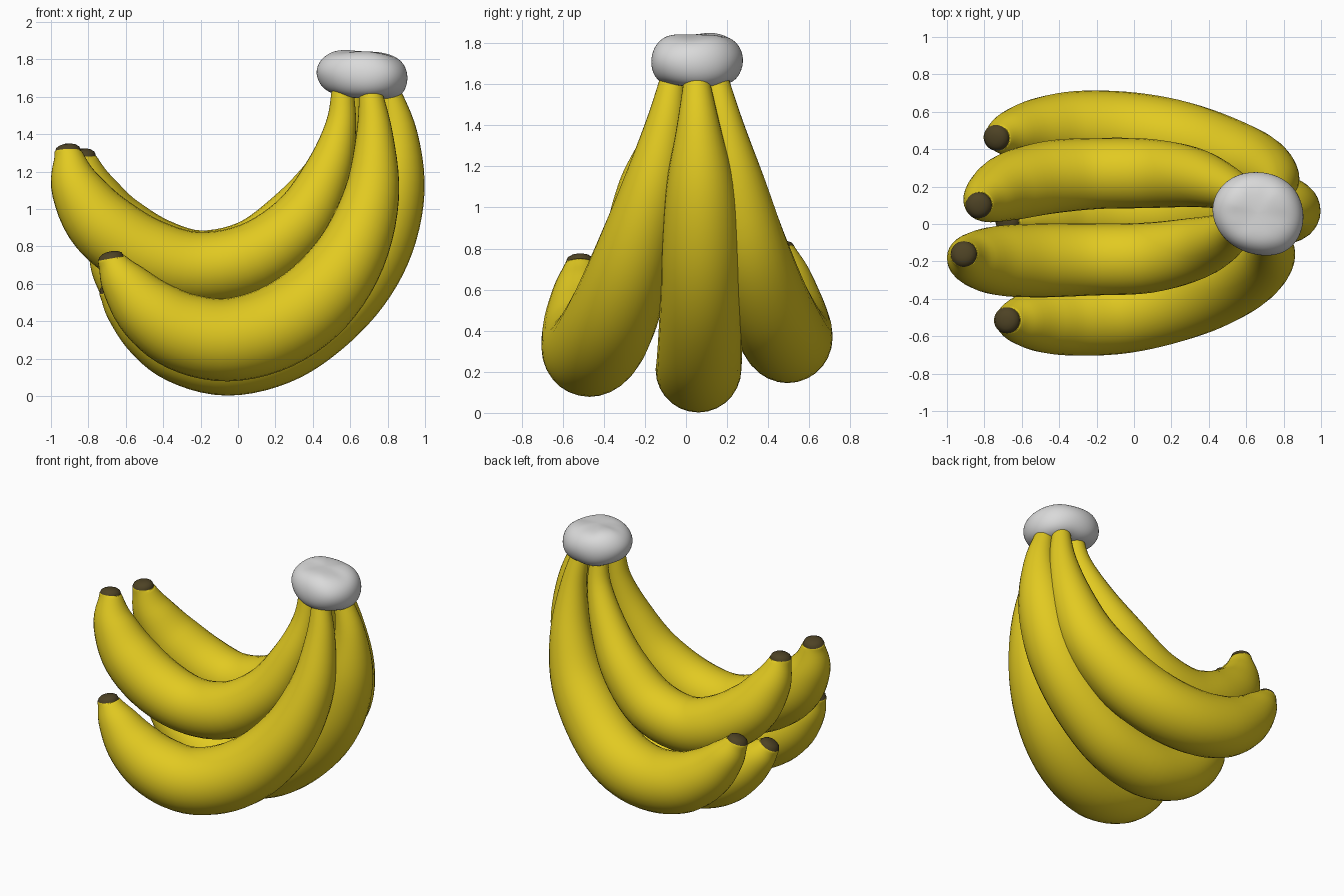
import bpy, bmesh, math
from mathutils import Vector

if "Cube" in bpy.data.objects:
    bpy.data.objects.remove(bpy.data.objects["Cube"])


def material(name, rgb):
    m = bpy.data.materials.new(name)
    m.diffuse_color = (*rgb, 1)
    m.use_nodes = True
    m.node_tree.nodes["Principled BSDF"].inputs["Base Color"].default_value = m.diffuse_color
    return m


YELLOW = material("banana yellow", (0.76, 0.59, 0.015))
BROWN = material("tip brown", (0.075, 0.055, 0.018))
GREY = material("crown grey", (0.7, 0.7, 0.7))
SIDES, STEPS = 28, 5


def finish(bm, name, mats):
    bmesh.ops.recalc_face_normals(bm, faces=bm.faces)
    me = bpy.data.meshes.new(name)
    bm.to_mesh(me)
    bm.free()
    for m in mats:
        me.materials.append(m)
    for p in me.polygons:
        p.use_smooth = True
    ob = bpy.data.objects.new(name, me)
    bpy.context.collection.objects.link(ob)
    return ob


def spline(pts):
    """Catmull-Rom through (x, y, z, radius) points."""
    p = [Vector(q) for q in pts]
    p = [2 * p[0] - p[1]] + p + [2 * p[-1] - p[-2]]
    out = []
    for i in range(1, len(p) - 2):
        a, b, c, d = p[i - 1:i + 3]
        for s in range(STEPS):
            t = s / STEPS
            out.append(0.5 * (2 * b + (c - a) * t + (2 * a - 5 * b + 4 * c - d) * t * t
                              + (3 * b - a - 3 * c + d) * t ** 3))
    return out + [p[-2]]


def banana(name, pts):
    path = spline(pts)
    # rounded blossom end
    end, r = path[-1], path[-1][3]
    d = (path[-1].to_3d() - path[-2].to_3d()).normalized()
    body = len(path)
    for ang in (25, 50, 72):
        a = math.radians(ang)
        q = end.to_3d() + d * r * 0.5 * math.sin(a)
        path.append(Vector((*q, r * math.cos(a))))
    bm = bmesh.new()
    rings = []
    for i, q in enumerate(path):
        t = (path[min(i + 1, len(path) - 1)].to_3d() - path[max(i - 1, 0)].to_3d()).normalized()
        n = Vector((0, 1, 0))
        n = (n - t * n.dot(t)).normalized()
        b = t.cross(n)
        rings.append([bm.verts.new(q.to_3d() + q[3] * (n * math.cos(k * math.tau / SIDES)
                      + b * math.sin(k * math.tau / SIDES))) for k in range(SIDES)])
    for i in range(len(rings) - 1):
        for k in range(SIDES):
            j = (k + 1) % SIDES
            f = bm.faces.new((rings[i][k], rings[i][j], rings[i + 1][j], rings[i + 1][k]))
            f.material_index = int(i >= body - 2)
    bm.faces.new(rings[0])
    bm.faces.new(rings[-1]).material_index = 1
    return finish(bm, name, (YELLOW, BROWN))


# Upper pair of bananas: stem to tip (x, y, z, radius)
banana("upper_front_banana", [
    (.56, .0, 1.66, .055), (.55, -.02, 1.45, .082), (.48, -.07, 1.2, .125), (.33, -.13, .93, .165),
    (.08, -.18, .74, .188), (-.22, -.19, .685, .192), (-.5, -.195, .76, .197),
    (-.73, -.195, .92, .185), (-.865, -.185, 1.12, .138), (-.905, -.165, 1.28, .08), (-.91, -.16, 1.315, .068)])
banana("upper_back_banana", [
    (.61, .12, 1.66, .055), (.59, .15, 1.45, .08), (.48, .2, 1.2, .12), (.31, .25, .96, .16),
    (.08, .27, .76, .185), (-.2, .27, .695, .19), (-.45, .25, .76, .195),
    (-.66, .2, .91, .182), (-.78, .14, 1.1, .135), (-.825, .105, 1.25, .08), (-.83, .1, 1.29, .068)])

# Lower three bananas
banana("lower_front_banana", [
    (.705, -.06, 1.66, .055), (.73, -.1, 1.4, .098), (.715, -.17, 1.08, .148), (.61, -.255, .77, .188),
    (.43, -.335, .525, .215), (.2, -.41, .365, .225), (-.06, -.47, .3, .222),
    (-.3, -.495, .345, .21), (-.48, -.51, .46, .18), (-.61, -.515, .61, .128), (-.67, -.515, .71, .08), (-.68, -.515, .74, .068)])
banana("lower_back_banana", [
    (.74, .14, 1.66, .055), (.77, .19, 1.4, .09), (.745, .25, 1.1, .14), (.64, .31, .8, .185),
    (.43, .385, .555, .208), (.2, .455, .41, .213), (-.06, .495, .358, .213),
    (-.32, .505, .4, .205), (-.52, .495, .52, .175), (-.66, .48, .67, .125), (-.725, .465, .77, .08), (-.737, .46, .8, .068)])
banana("bottom_middle_banana", [
    (.8, .05, 1.66, .055), (.855, .06, 1.4, .105), (.835, .07, 1.12, .165), (.755, .075, .84, .192),
    (.62, .075, .6, .198), (.42, .07, .4, .203), (.2, .065, .265, .207), (-.06, .06, .21, .208),
    (-.3, .055, .26, .195), (-.47, .045, .365, .168), (-.6, .03, .48, .12), (-.665, .015, .555, .08), (-.68, .01, .58, .066)])

# Lumpy crown joining the stems: irregular outline lofted through rings
outline = [(-.255, .01), (-.2, .14), (-.09, .215), (.07, .215), (.2, .13),
           (.25, -.04), (.17, -.2), (0, -.225), (-.18, -.15)]
bm = bmesh.new()
rings = []
for z, s, tilt in ((1.595, .8, -.06), (1.665, 1.06, -.06), (1.76, 1.07, -.04), (1.84, .78, -.05)):
    rings.append([])
    for i, (x, y) in enumerate(outline):
        k = s * (1 + .035 * math.sin(i * 2.3 + z * 25))
        rings[-1].append(bm.verts.new((.665 + x * k, .055 + y * k,
                                       z + tilt * x + .018 * math.sin(i * 2.3 + z * 20))))
n = len(outline)
for a, b in zip(rings, rings[1:]):
    for k in range(n):
        bm.faces.new((a[k], a[(k + 1) % n], b[(k + 1) % n], b[k]))
for ring, z in ((rings[0], 1.59), (rings[-1], 1.845)):
    mid = bm.verts.new((.665, .055, z))
    for k in range(n):
        bm.faces.new((ring[k], ring[(k + 1) % n], mid))
crown = finish(bm, "stem_crown", (GREY,))
sub = crown.modifiers.new("smooth", "SUBSURF")
sub.levels = sub.render_levels = 3
